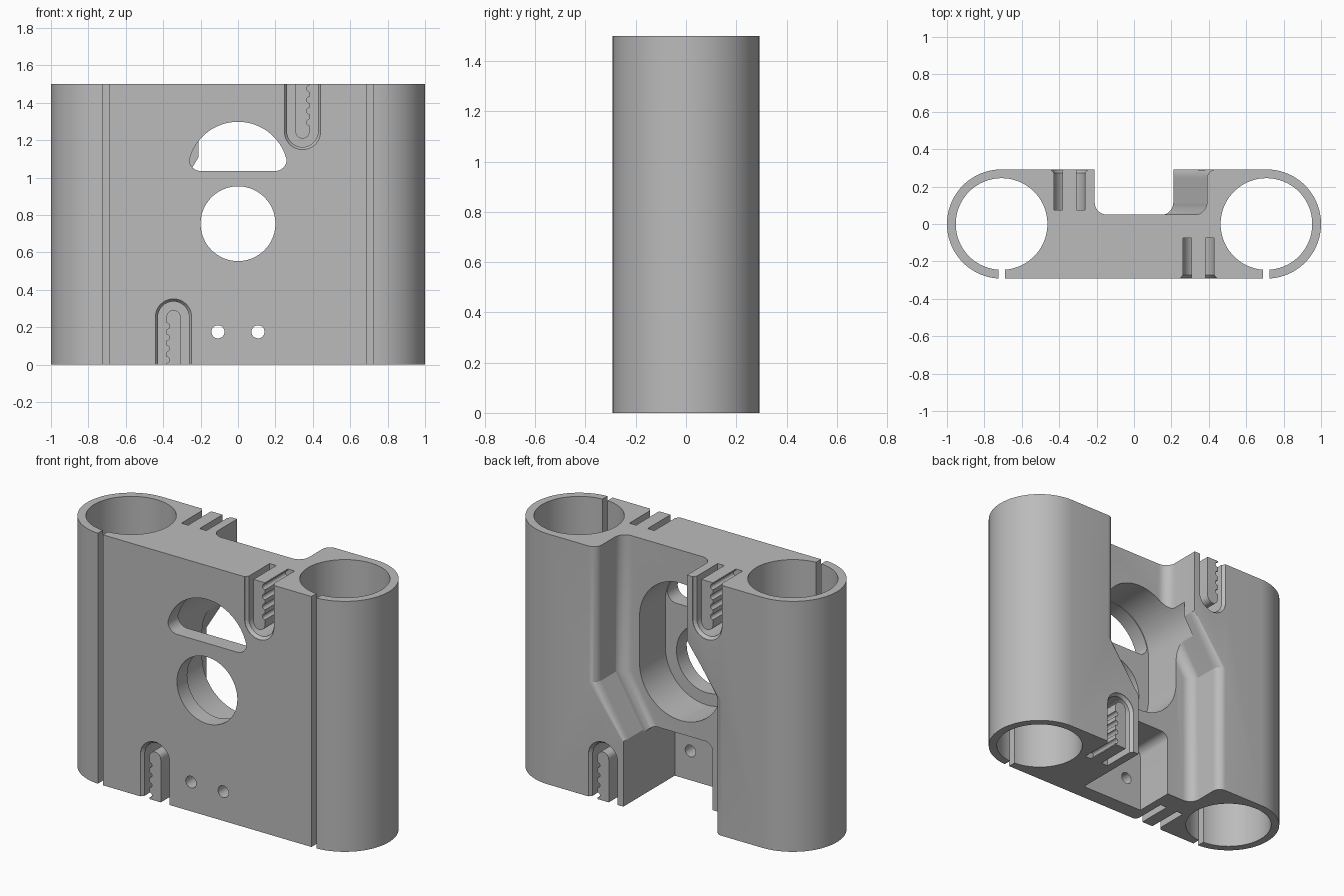
import bpy, bmesh
from math import sin, cos, pi, radians, sqrt
from mathutils import Matrix

old = bpy.data.objects.get("Cube")
if old:
    bpy.data.objects.remove(old, do_unlink=True)

H, R, CX = 1.5, 0.292, 0.708          # height, tube radius, tube offset


def loft(name, layers):
    """Closed solid through matching rings of 3D points."""
    bm = bmesh.new()
    rings = [[bm.verts.new(p) for p in ring] for ring in layers]
    n = len(rings[0])
    for a, b in zip(rings, rings[1:]):
        for i in range(n):
            j = (i + 1) % n
            bm.faces.new((a[i], a[j], b[j], b[i]))
    bm.faces.new(rings[0][::-1])
    bm.faces.new(rings[-1])
    bmesh.ops.recalc_face_normals(bm, faces=bm.faces)
    mesh = bpy.data.meshes.new(name)
    bm.to_mesh(mesh)
    bm.free()
    obj = bpy.data.objects.new(name, mesh)
    bpy.context.scene.collection.objects.link(obj)
    return obj


def arc(cx, cy, r, a0, a1, n=24):
    return [(cx + r * cos(radians(a0 + (a1 - a0) * i / n)),
             cy + r * sin(radians(a0 + (a1 - a0) * i / n))) for i in range(n + 1)]


def circle(cx, cy, r, n=64):
    return arc(cx, cy, r, 0, 360, n)[:-1]


def upright(name, pts, z0, z1):
    return loft(name, [[(x, y, z) for x, y in pts] for z in (z0, z1)])


def through(name, pts, y0, y1):
    return loft(name, [[(x, y, z) for x, z in pts] for y in (y0, y1)])


# Body: two tubes joined by a slab
body = upright("twin_tube_bracket",
               arc(CX, 0, R, -90, 90, 48) + arc(-CX, 0, R, 90, 270, 48), 0, H)
cutters = []

# Tube bores and front clamping slits
for s in (-1, 1):
    cutters.append(upright("bore_cutter", circle(s * CX, 0, 0.245, 80), -0.1, H + 0.1))
    x0, x1 = s * CX - 0.017, s * CX + 0.017
    cutters.append(upright("slit_cutter", [(x0, -0.4), (x1, -0.4), (x1, -0.2), (x0, -0.2)],
                           -0.1, H + 0.1))


# Rear channel: offset sides, filleted floor, rounded lip on the wide stretches
def channel_ring(y):
    floor, rf, rl = 0.05, 0.065, 0.05
    t = max(0, 1 - (y - floor) / rf)
    inset = rf * (1 - sqrt(max(0, 1 - t * t)))
    t = min(1, max(0, (y - (R - rl)) / rl))
    flare = rl * (1 - sqrt(1 - t * t))
    n, w = 0.21 - inset, 0.39 - inset + flare
    side = [(n, -0.1), (n, 0.39), (w, 0.69), (w, H + 0.1)]
    return [(x, y, z) for x, z in side + [(-x, H - z) for x, z in side]]


levels = [0.05 + 0.065 * (1 - cos(pi / 2 * i / 8)) for i in range(9)]
levels += [R - 0.05 + 0.05 * sin(pi / 2 * i / 8) for i in range(9)]
rings = [channel_ring(y) for y in levels]
rings.append([(x, 0.4, z) for x, y, z in rings[-1]])
cutters.append(loft("channel_cutter", rings))

# Deep recesses behind the front plate
PLATE = -0.195
cutters.append(through("oval_recess_cutter",
                       arc(0, 1.03, 0.273, 0, 180, 32) + arc(0, 0.753, 0.273, 180, 360, 32),
                       PLATE, 0.2))
cutters.append(through("lower_recess_cutter",
                       [(-0.211, -0.1), (0.211, -0.1)] + arc(0.161, 0.35, 0.05, 0, 90, 8)
                       + arc(-0.161, 0.35, 0.05, 90, 180, 8), PLATE, 0.4))

# Openings in the front plate
cutters.append(through("round_window_cutter", circle(0, 0.753, 0.2), -0.4, 0))
cutters.append(through("arched_window_cutter",
                       arc(0, 1.03, 0.268, 16, 164, 32) + arc(-0.2, 1.095, 0.06, 180, 270, 10)
                       + arc(0.2, 1.095, 0.06, 270, 360, 10), -0.4, 0))
for s in (-1, 1):
    cutters.append(through("screw_hole_cutter", circle(s * 0.107, 0.175, 0.035, 32), -0.4, 0.2))


# Belt grips: U groove around a toothed tongue, chamfered outside
def grip_ring(y, r):
    cx, cz, top = 0.345, 1.246, H + 0.1
    outer = [(cx - r, top)] + arc(cx, cz, r, 180, 360) + [(cx + r, top)]
    teeth = []
    for k in range(4):
        teeth += arc(cx + 0.038, 1.475 - 0.06 * k, 0.017, 90, 270, 8)
    inner = [(cx + 0.038, top)] + teeth + arc(cx, cz, 0.038, 0, -180, 16) + [(cx - 0.038, top)]
    return [(x, y, z) for x, z in outer + inner]


grip_layers = [grip_ring(y, r) for y, r in
               ((-0.4, 0.097), (-0.29, 0.097), (-0.272, 0.083), (-0.075, 0.083))]
mid = Matrix.Translation((0, 0, H / 2))
for axis in (None, "X", "Y", "Z"):
    grip = loft("grip_cutter", grip_layers)
    if axis:
        grip.data.transform(mid @ Matrix.Rotation(pi, 4, axis) @ mid.inverted())
    cutters.append(grip)

# Carve everything out and keep the finished mesh
for c in cutters:
    c.hide_render = True
    mod = body.modifiers.new(c.name, "BOOLEAN")
    mod.operation, mod.solver, mod.object = "DIFFERENCE", "EXACT", c
deps = bpy.context.evaluated_depsgraph_get()
mesh = bpy.data.meshes.new_from_object(body.evaluated_get(deps))
body.modifiers.clear()
body.data = mesh
for c in cutters:
    bpy.data.objects.remove(c, do_unlink=True)

# Material
grey = bpy.data.materials.new("plain_grey")
grey.use_nodes = True
color = (0.5, 0.5, 0.5, 1)
grey.diffuse_color = color
grey.node_tree.nodes["Principled BSDF"].inputs["Base Color"].default_value = color
mesh.materials.clear()
mesh.materials.append(grey)

bpy.ops.object.select_all(action="DESELECT")
body.select_set(True)
bpy.context.view_layer.objects.active = body
bpy.ops.object.shade_smooth_by_angle(angle=radians(30))
